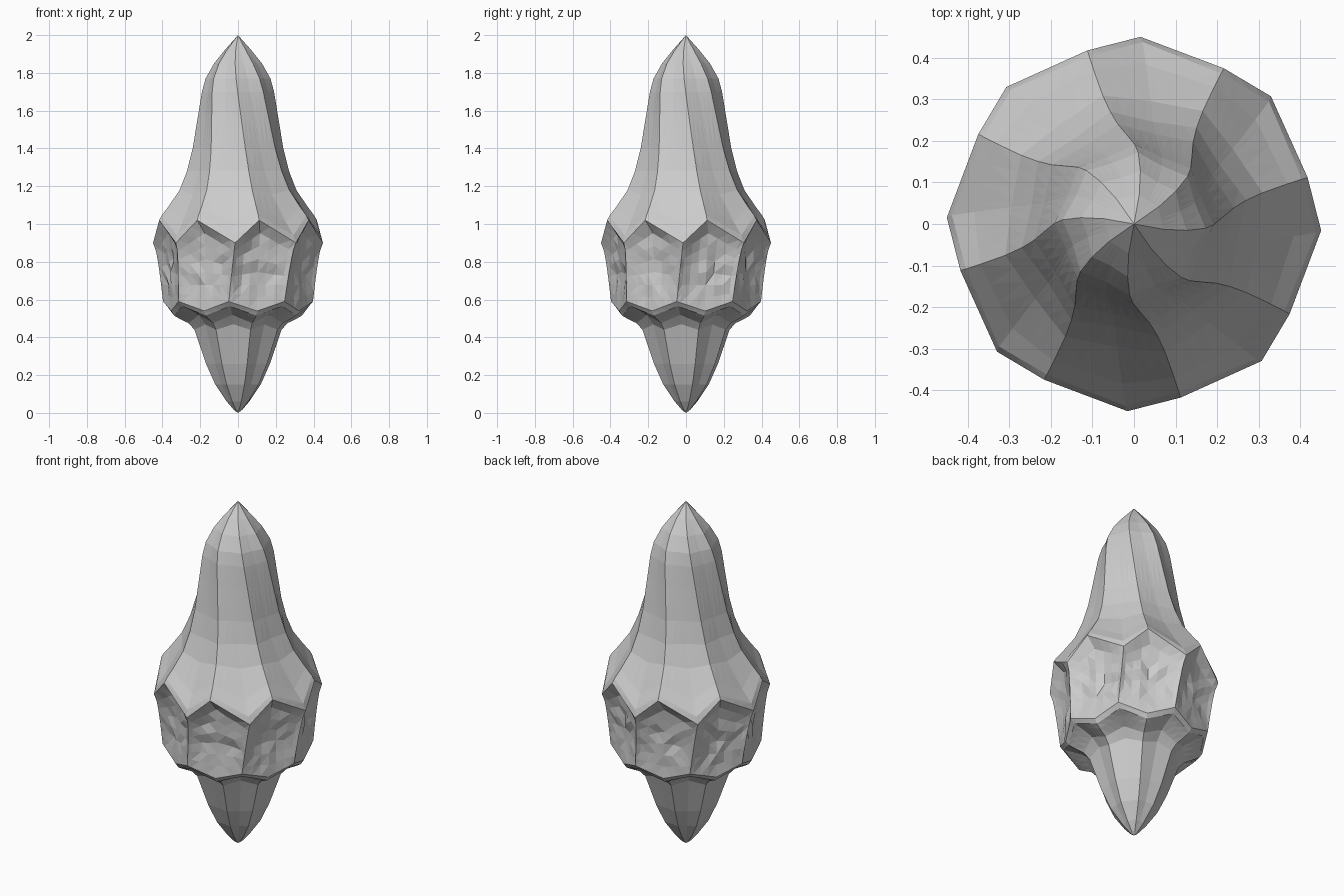
import bpy, bmesh, math, random
from mathutils import Vector

if "Cube" in bpy.data.objects:
    bpy.data.objects.remove(bpy.data.objects["Cube"])

random.seed(4)
SECTORS = 8
STEP = 360 / SECTORS
FRACTIONS = [0, .3, .6, .88]   # spacing from ridge to mid-panel

# Profiles: height, ridge radius, mid-panel radius
UPPER = [(1.92, .072, .066), (1.85, .128, .115), (1.77, .172, .155),
         (1.70, .191, .173), (1.58, .211, .192), (1.40, .243, .222),
         (1.28, .276, .250), (1.18, .318, .298), (1.09, .382, .385),
         (1.045, .418, .438), (1.02, .432, .450)]
LOWER = [(.515, .352, .378), (.50, .325, .335), (.475, .272, .265),
         (.44, .240, .222), (.37, .215, .190), (.26, .176, .155),
         (.15, .125, .110), (.06, .062, .056), (.015, .022, .020)]
GEM_ROWS = 7


def polar(z, r, a):
    a = math.radians(a)
    return Vector((r * math.cos(a), r * math.sin(a), z))


def ring_points(ridge_zra, mid_zra, dimple=0):
    """Straight facets from ridge to mid-panel to next ridge, with dimples."""
    zr, rr, ar = ridge_zra
    zm, rm, am = mid_zra
    pts = []
    for s in range(SECTORS):
        off = s * STEP
        ridge, mid = polar(zr, rr, ar + off), polar(zm, rm, am + off)
        nxt = polar(zr, rr, ar + off + STEP)
        half = [(ridge.lerp(mid, f), f) for f in FRACTIONS]
        half += [(mid.lerp(nxt, 1 - f), f) for f in [1] + FRACTIONS[:0:-1]]
        for p, f in half:
            if f < 1:
                d = dimple * min(1, (1 - f) * 4) * random.uniform(.4, 1.6)
                p = p - Vector((p.x, p.y, 0)).normalized() * d
            pts.append(p)
    return pts


rings = []
# Upper spike: ridges twist, mid-panels droop into the zigzag rim
for z, rr, rm in UPPER:
    t = (z - 1.02) / .98
    a = 15 - 29 * t ** 1.7
    droop = max(0, 1 - 5 * t)
    rings.append(ring_points((z, rr, a), (z - .12 * droop, rm, a + 22.5 + 5.5 * droop)))

# Belt of dimpled panels, mid-points here are the upright edges
for i in range(1, GEM_ROWS + 1):
    t = i / GEM_ROWS
    rings.append(ring_points((1.02 - .48 * t, .398 - .03 * t, 18 - 2 * t),
                             (.90 - .31 * t, .45 - .05 * t ** .6, 43 - 5 * t),
                             .018 * math.sin(math.pi * t)))

# Scalloped lip and lower spike
for z, rr, rm in LOWER:
    rise = .05 * min(1, max(0, (z - .37) / .12))
    rings.append(ring_points((z, rr, 16), (z + rise, rm, 38.5)))

# Crystal body
bm = bmesh.new()
rows = [[bm.verts.new(p) for p in ring] for ring in rings]
n = len(rows[0])
for upper, lower in zip(rows, rows[1:]):
    for i in range(n):
        j = (i + 1) % n
        bm.faces.new((upper[i], lower[i], lower[j], upper[j]))

# Pointed ends
top, bottom = bm.verts.new((0, 0, 2)), bm.verts.new((0, 0, 0))
for i in range(n):
    j = (i + 1) % n
    bm.faces.new((top, rows[0][i], rows[0][j]))
    bm.faces.new((bottom, rows[-1][j], rows[-1][i]))

bmesh.ops.triangulate(bm, faces=bm.faces[:])
bmesh.ops.recalc_face_normals(bm, faces=bm.faces[:])
mesh = bpy.data.meshes.new("crystal_body")
bm.to_mesh(mesh)
bm.free()
crystal = bpy.data.objects.new("crystal_body", mesh)
bpy.context.collection.objects.link(crystal)
